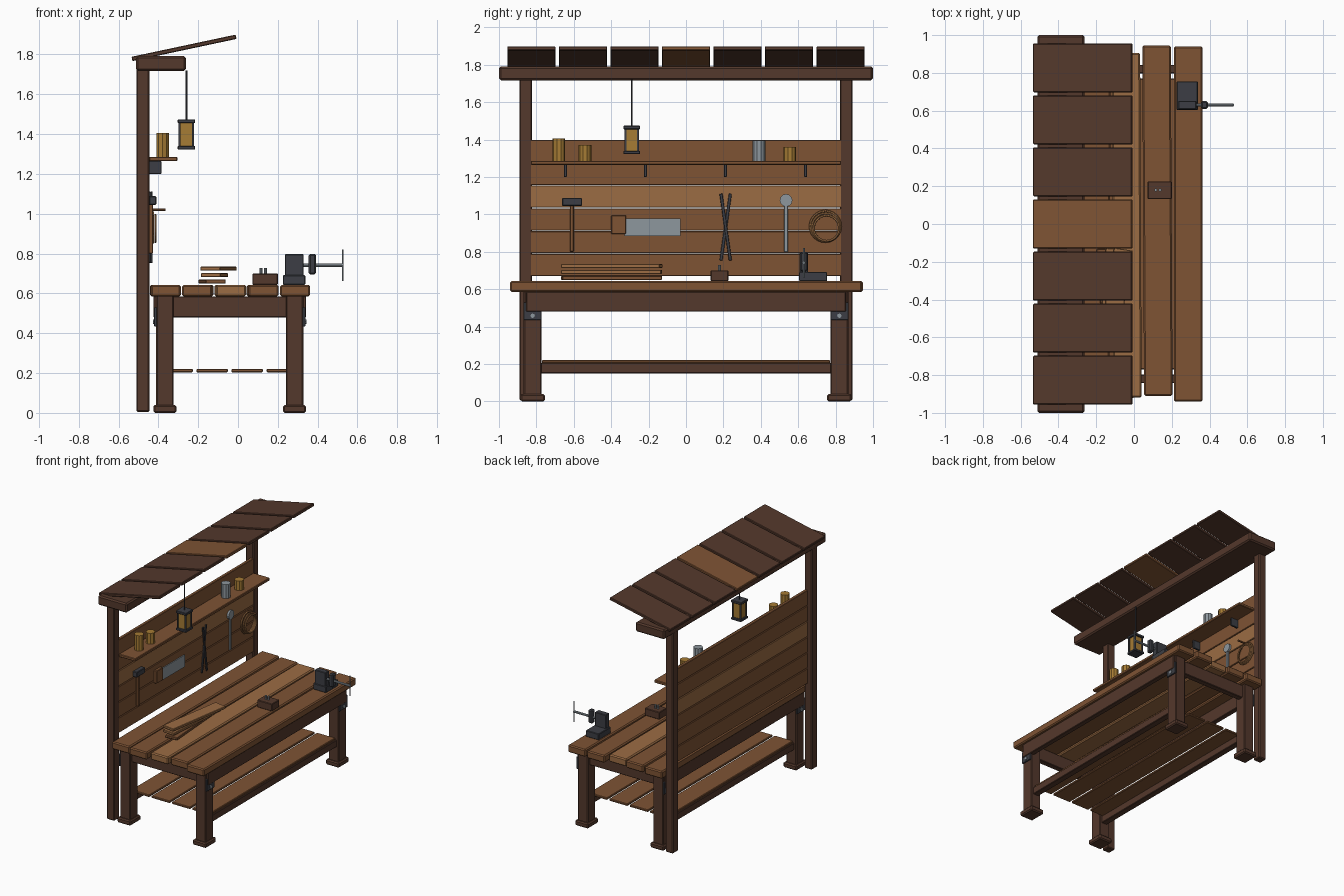
import bpy, bmesh, math
from mathutils import Matrix, Vector

cube = bpy.data.objects.get("Cube")
if cube:
    bpy.data.objects.remove(cube, do_unlink=True)


def material(name, red, green, blue):
    mat = bpy.data.materials.new(name)
    mat.use_nodes = True
    mat.diffuse_color = (red, green, blue, 1)
    shader = next(n for n in mat.node_tree.nodes if n.type == 'BSDF_PRINCIPLED')
    shader.inputs["Base Color"].default_value = mat.diffuse_color
    shader.inputs["Roughness"].default_value = 0.8
    return mat


dark_wood = material("dark wood", .088, .040, .025)
wood = material("wood", .21, .087, .034)
light_wood = material("light wood", .33, .15, .057)
iron = material("dark iron", .045, .048, .058)
steel = material("steel", .27, .31, .34)
amber = material("amber", .38, .20, .035)
rope = material("rope", .40, .19, .07)


def finish(name, bm, mat, bevel=0.0):
    """Turn a bmesh into a named object, with lightly chamfered edges."""
    if bevel:
        bmesh.ops.bevel(bm, geom=bm.edges[:], offset=bevel, segments=1, affect='EDGES')
    mesh = bpy.data.meshes.new(name)
    bm.to_mesh(mesh)
    bm.free()
    mesh.materials.append(mat)
    obj = bpy.data.objects.new(name, mesh)
    bpy.context.scene.collection.objects.link(obj)
    return obj


def box(name, x, y, z, mat, bevel=0.004, turn=0, axis='Z'):
    """Box from three (min, max) ranges, turned in degrees about its centre."""
    bm = bmesh.new()
    bmesh.ops.create_cube(bm, size=1)
    bmesh.ops.scale(bm, vec=[b - a for a, b in (x, y, z)], verts=bm.verts)
    obj = finish(name, bm, mat, bevel)
    obj.location = [(a + b) / 2 for a, b in (x, y, z)]
    obj.rotation_euler = Matrix.Rotation(math.radians(turn), 3, axis).to_euler()
    return obj


def around(centre, size):
    return (centre - size / 2, centre + size / 2)


def rod(name, start, end, radius, mat, sides=8):
    """Cylinder between two points."""
    start, end = Vector(start), Vector(end)
    bm = bmesh.new()
    bmesh.ops.create_cone(bm, cap_ends=True, segments=sides, radius1=radius,
                          radius2=radius, depth=(end - start).length)
    obj = finish(name, bm, mat)
    obj.location = (start + end) / 2
    obj.rotation_euler = (end - start).to_track_quat('Z', 'Y').to_euler()
    return obj


# Posts, legs, feet, end aprons and corner plates, on both ends
for end, side in ((-1, "right"), (1, "left")):
    middle = end * .82
    box(f"{side}_post", (-.51, -.445), around(end * .857, .066), (.005, 1.73), dark_wood, .006)
    box(f"{side}_end_apron", (-.34, .25), around(middle, .045), (.48, .585), dark_wood)
    for row, centre, out in (("back", -.367, -1), ("front", .284, 1)):
        box(f"{row}_{side}_leg", around(centre, .088), around(middle, .095), (.02, .59), dark_wood, .006)
        box(f"{row}_{side}_foot", around(centre, .115), around(middle, .13), (0, .04), dark_wood, .008)
        face = centre + out * .047
        box(f"{row}_{side}_plate", around(face, .014), around(middle, .095), (.435, .53), iron, .002)
        rod(f"{row}_{side}_bolt", (face, middle, .458), (face + out * .012, middle, .458), .012, steel)

# Long aprons and stretchers
for row, centre, out in (("back", -.367, -1), ("front", .284, 1)):
    box(f"{row}_apron", around(centre + out * .038, .04), (-.855, .855), (.48, .587), dark_wood)
    box(f"{row}_stretcher", around(centre, .05), (-.78, .78), (.15, .206), dark_wood)

# Bench top planks, slightly uneven
plank_y = ((-.93, .93), (-.94, .92), (-.92, .905), (-.91, .945), (-.94, .94))
turns = (.15, -.2, .25, .3, 0)
for i, (y, turn) in enumerate(zip(plank_y, turns)):
    box(f"top_plank_{i}", around(-.365 + i * .163, .151), y, (.585, .643),
        light_wood if i == 2 else wood, .008, turn)

# Lower shelf slats
for i in range(4):
    box(f"lower_slat_{i}", around(-.306 + i * .176, .158), (-.77, .77), (.204, .221), wood)

# Back panel planks
for i in range(6):
    low = .67 + i * .122
    box(f"panel_plank_{i}", (-.472, -.447), (-.832, .832), (low, low + .118),
        light_wood if i == 3 else wood, .003)

# Wall shelf and its brackets
box("wall_shelf", (-.447, -.305), (-.83, .83), (1.264, 1.286), wood)
for i in range(4):
    box(f"shelf_bracket_{i}", (-.447, -.385), around(-.645 + i * .428, .015), (1.2, 1.265), iron, .002)

# Containers on the shelf
for name, y, top, mat in (("tall_jar", -.68, 1.405, amber), ("short_jar", -.54, 1.37, amber),
                          ("tin_can", .39, 1.395, steel), ("small_jar", .555, 1.36, amber)):
    rod(name, (-.378, y, 1.285), (-.378, y, top), .034, mat, 10)

# Roof beam and sloping roof planks
box("roof_beam", (-.512, -.262), (-1, 1), (1.717, 1.791), dark_wood, .01)
for i in range(-3, 4):
    box(f"roof_plank_{i + 3}", around(-.271, .535), around(i * .2755, .258), around(1.833, .022),
        dark_wood if i else wood, .004, -12, 'Y')

# Hanging lantern
lx, ly = -.259, -.29
rod("lantern_hanger", (lx, ly, 1.47), (lx, ly, 1.72), .005, iron, 6)
box("lantern_glass", around(lx, .062), around(ly, .062), (1.335, 1.462), amber, .002)
for name, z in (("base", (1.322, 1.34)), ("cap", (1.455, 1.474))):
    box(f"lantern_{name}", around(lx, .088), around(ly, .088), z, iron, .003)
for dx in (-1, 1):
    for dy in (-1, 1):
        box(f"lantern_bar_{dx}_{dy}", around(lx + dx * .034, .01), around(ly + dy * .034, .01),
            (1.335, 1.46), iron, 0)

# Hammer
box("hammer_handle", (-.447, -.427), around(-.61, .02), (.8, 1.06), wood, .003)
box("hammer_head", (-.447, -.41), (-.662, -.556), (1.045, 1.088), iron)

# Hand saw
box("saw_blade", (-.444, -.437), (-.33, -.03), (.885, .977), steel, 0)
box("saw_handle", (-.447, -.422), (-.4, -.32), (.895, .995), wood)

# Crossed tongs
for turn in (-1, 1):
    box(f"tongs_arm_{turn}", around(-.438 + turn * .004, .01), around(.212, .016), (.752, 1.112),
        iron, .002, turn * 8, 'X')

# Spanner
box("spanner_shaft", (-.447, -.435), around(.535, .022), (.8, 1.06), steel, .002)
rod("spanner_head", (-.447, .535, 1.075), (-.431, .535, 1.075), .034, steel, 12)

# Rope coil on a peg
rod("rope_peg", (-.45, .745, 1.02), (-.365, .745, 1.02), .007, wood)
for i in range(3):
    bpy.ops.mesh.primitive_torus_add(
        major_segments=24, minor_segments=6, major_radius=.082 - i * .007, minor_radius=.006,
        location=(-.437 + i * .011, .745 + i * .003, .936 - i * .005),
        rotation=(0, math.pi / 2, 0))
    coil = bpy.context.object
    coil.name = f"rope_coil_{i}"
    coil.data.materials.append(rope)

# Stacked boards on the bench
for i, (x, turn, mat) in enumerate(((-.13, 4, wood), (-.118, -4, light_wood), (-.098, -9, light_wood))):
    low = .65 + i * .032
    box(f"loose_board_{i}", around(x, .1), (-.665, -.13), (low, low + .02), mat, .003, turn)

# Small block plane
box("plane_body", (.072, .2), (.132, .226), (.643, .7), dark_wood)
for x in (.115, .138):
    rod(f"plane_knob_{x}", (x, .18, .695), (x, .18, .728), .008, steel)

# Bench vise
vise_y = .63
box("vise_base", (.225, .338), (.604, .755), (.643, .692), iron)
box("vise_body", (.235, .33), around(vise_y, .045), (.685, .798), iron)
box("vise_jaw", (.355, .392), around(vise_y, .04), (.695, .798), iron, .008)
rod("vise_screw", (.32, vise_y, .741), (.528, vise_y, .741), .009, steel)
rod("vise_handle", (.526, vise_y, .662), (.526, vise_y, .82), .005, steel)
